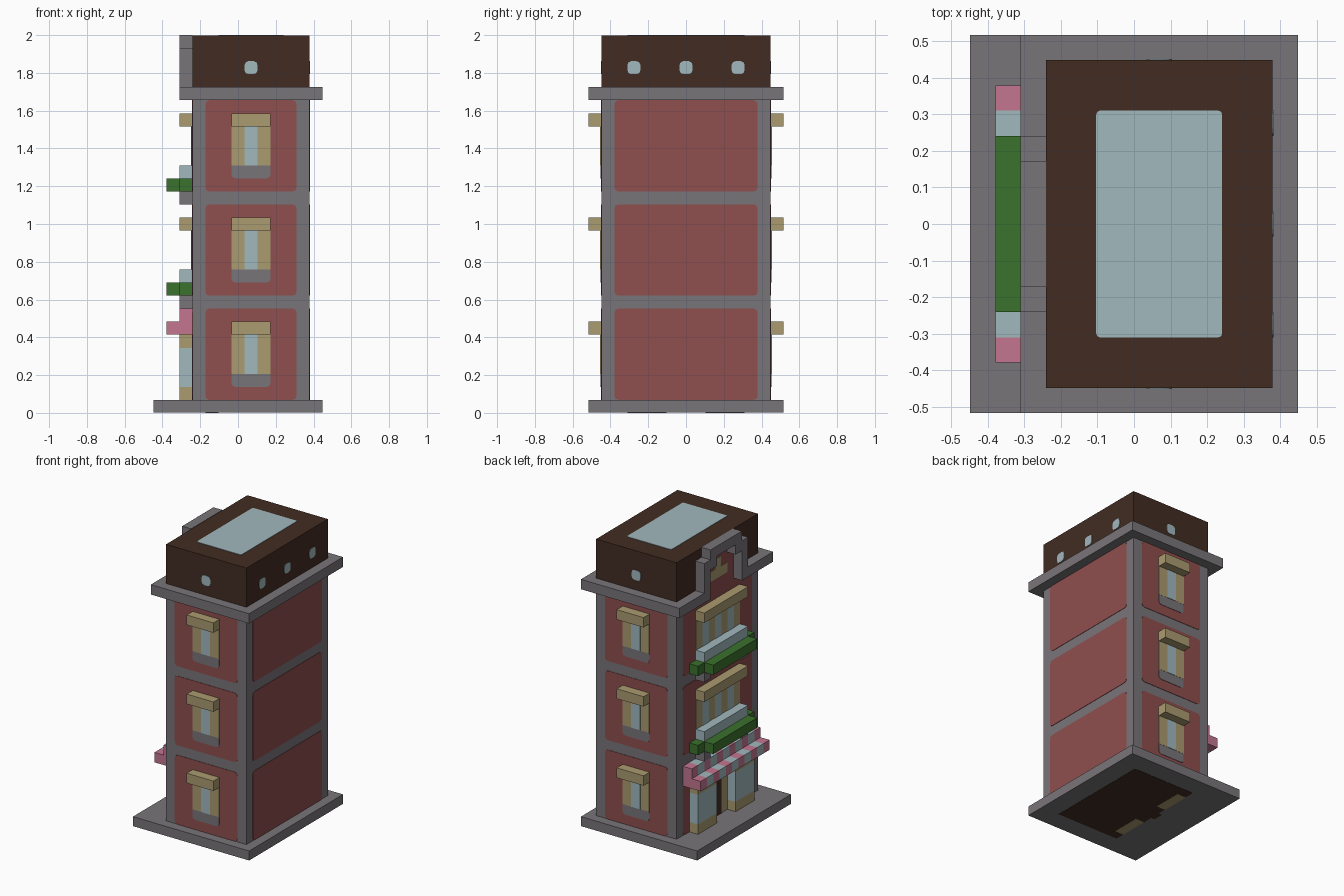
import bpy
import bmesh
from mathutils import Vector

cube = bpy.data.objects.get("Cube")
if cube:
    bpy.data.objects.remove(cube, do_unlink=True)

U = 2 / 29                      # one building block
ORIGIN = Vector((-6.5, -7.5, 0))


def material(name, rgb):
    lin = [((c / 255 + 0.055) / 1.055) ** 2.4 for c in rgb] + [1]
    m = bpy.data.materials.new(name)
    m.use_nodes = True
    m.diffuse_color = lin
    m.node_tree.nodes["Principled BSDF"].inputs["Base Color"].default_value = lin
    return m


STONE = material("grey stone", (121, 117, 121))
BRICK = material("red brick", (144, 78, 78))
TAN = material("tan trim", (170, 155, 112))
GLASS = material("pale blue glass", (161, 184, 190))
GREEN = material("leaf green", (59, 113, 45))
PINK = material("pink cloth", (196, 118, 144))
BROWN = material("dark brown roof", (66, 44, 34))


def box(name, x, y, z, mat, round_axis=None, radius=0.3):
    """Box from block-grid ranges, optionally rounding the edges along one axis."""
    lo, hi = Vector((x[0], y[0], z[0])), Vector((x[1], y[1], z[1]))
    bm = bmesh.new()
    bmesh.ops.create_cube(bm, size=1)
    for v in bm.verts:
        v.co = Vector([lo[a] if v.co[a] < 0 else hi[a] for a in range(3)])
    if round_axis is not None:
        along = []
        for e in bm.edges:
            d = e.verts[0].co - e.verts[1].co
            if abs(d[round_axis]) > 0 and abs(d.length - abs(d[round_axis])) < 1e-5:
                along.append(e)
        bmesh.ops.bevel(bm, geom=along, offset=radius, segments=2,
                        profile=0.5, affect='EDGES')
    for v in bm.verts:
        v.co = (v.co + ORIGIN) * U
    me = bpy.data.meshes.new(name)
    bm.to_mesh(me)
    bm.free()
    me.materials.append(mat)
    ob = bpy.data.objects.new(name, me)
    bpy.context.collection.objects.link(ob)
    return ob


# wall name -> (axis of its normal, wall position, outward direction)
WALLS = {"front": (1, 1, -1), "back": (1, 14, 1), "right": (0, 3, -1), "left": (0, 12, 1)}


def plate(name, wall, across, z, mat, layer=1, rounded=False, radius=0.3):
    """Thin painted plate on a wall."""
    axis, pos, out = WALLS[wall]
    depth = tuple(sorted((pos - out * 0.1, pos + out * 0.04 * layer)))
    x, y = (depth, across) if axis == 0 else (across, depth)
    box(wall + "_" + name, x, y, z, mat, axis if rounded else None, radius)


# Base, body, roof
box("base_slab", (0, 13), (0, 15), (0.04, 1), STONE)
box("body", (3, 12), (1, 14), (1, 25), STONE)
box("roof_block", (3, 12), (1, 14), (25, 28.96), BROWN)
box("skylight", (5, 10), (3, 12), (28.8, 29), GLASS, 2, 0.15)

# Underside of the floor
box("floor_underside", (4, 11), (2, 13), (0.02, 0.1), BROWN)
box("door_underside", (3.6, 4.1), (7, 8), (0.02, 0.1), BROWN)
for y in (3, 9):
    box("bay_underside", (4, 5), (y, y + 3), (0, 0.1), TAN)

# Cornice, open in the middle of the shop side
box("cornice", (3, 13), (0, 15), (24, 25), STONE)
for y in ((0, 5), (10, 15)):
    box("cornice_shop_side", (2, 3), y, (24, 25), STONE)

# Stepped arch above the shop side
for post, step in ((4, 5), (10, 9)):
    box("arch_post", (2, 3), (post, post + 1), (25, 28), STONE)
    box("arch_step", (2, 3), (step, step + 1), (27, 28), STONE)
box("arch_top", (2, 3), (5, 10), (28, 29), STONE)
plate("arch_brick", "right", (5, 10), (24, 28), BRICK)
plate("arch_trim", "right", (6, 9), (25, 26), TAN, 2)
plate("arch_trim_top", "right", (7, 8), (26, 27), TAN, 2)

# Brick panels on every storey of every wall
for wall, (axis, pos, out) in WALLS.items():
    across = (4, 11) if axis == 1 else (2, 13)
    for z in (1, 9, 17):
        plate("brick_panel", wall, across, (z, z + 7), BRICK, 1, True)

# Windows and portholes on the front and back
for wall, y in (("front", (0, 1)), ("back", (14, 15))):
    for z, top in ((2, 6), (10, 14), (18, 22)):
        plate("window_sill", wall, (6, 9), (z, z + 1.2), STONE, 2, True)
        plate("window_frame", wall, (6, 9), (z + 1, top), TAN, 2.4)
        plate("window_glass", wall, (7, 8), (z + 1, top), GLASS, 3)
        box(wall + "_lintel", (6, 9), y, (top, top + 1), TAN)
    plate("porthole", wall, (7, 8), (26, 27), GLASS, 1, True)
for y in (3, 7, 11):
    plate("porthole", "left", (y, y + 1), (26, 27), GLASS, 1, True)

# Upper windows with balconies on the shop side
for z in (8, 16):
    plate("window_frame", "right", (4, 11), (z + 2, z + 6), TAN, 2)
    for y in (5, 7, 9):
        plate("window_glass", "right", (y, y + 1), (z + 2, z + 6), GLASS, 3)
    box("balcony_lintel", (2, 3), (4, 11), (z + 6, z + 7), TAN)
    box("balcony_rail", (2, 3), (4, 11), (z + 2, z + 3), GLASS)
    box("planter_back", (2, 3), (3, 12), (z + 1, z + 2), GREEN)
    box("planter_front", (1, 2), (4, 11), (z + 1, z + 2), GREEN)
    for y in (4, 10):
        box("balcony_bracket", (2, 3), (y, y + 1), (z, z + 1), STONE)

# Striped awning
for y in range(2, 13):
    cloth = GLASS if y % 2 else PINK
    box("awning_lower", (1, 3), (y, y + 1), (6, 7), cloth)
    box("awning_upper", (2, 3), (y, y + 1), (7, 8), cloth)

# Shop bays and door
for y in (3, 9):
    box("bay_foot", (2, 3), (y, y + 3), (1, 2), TAN)
    box("bay_glass", (2, 3), (y, y + 3), (2, 5), GLASS)
    box("bay_head", (2, 3), (y, y + 3), (5, 6), TAN)
plate("door_frame", "right", (6, 9), (1, 6), TAN, 2)
plate("door", "right", (7, 8), (1, 5), BROWN, 3)
